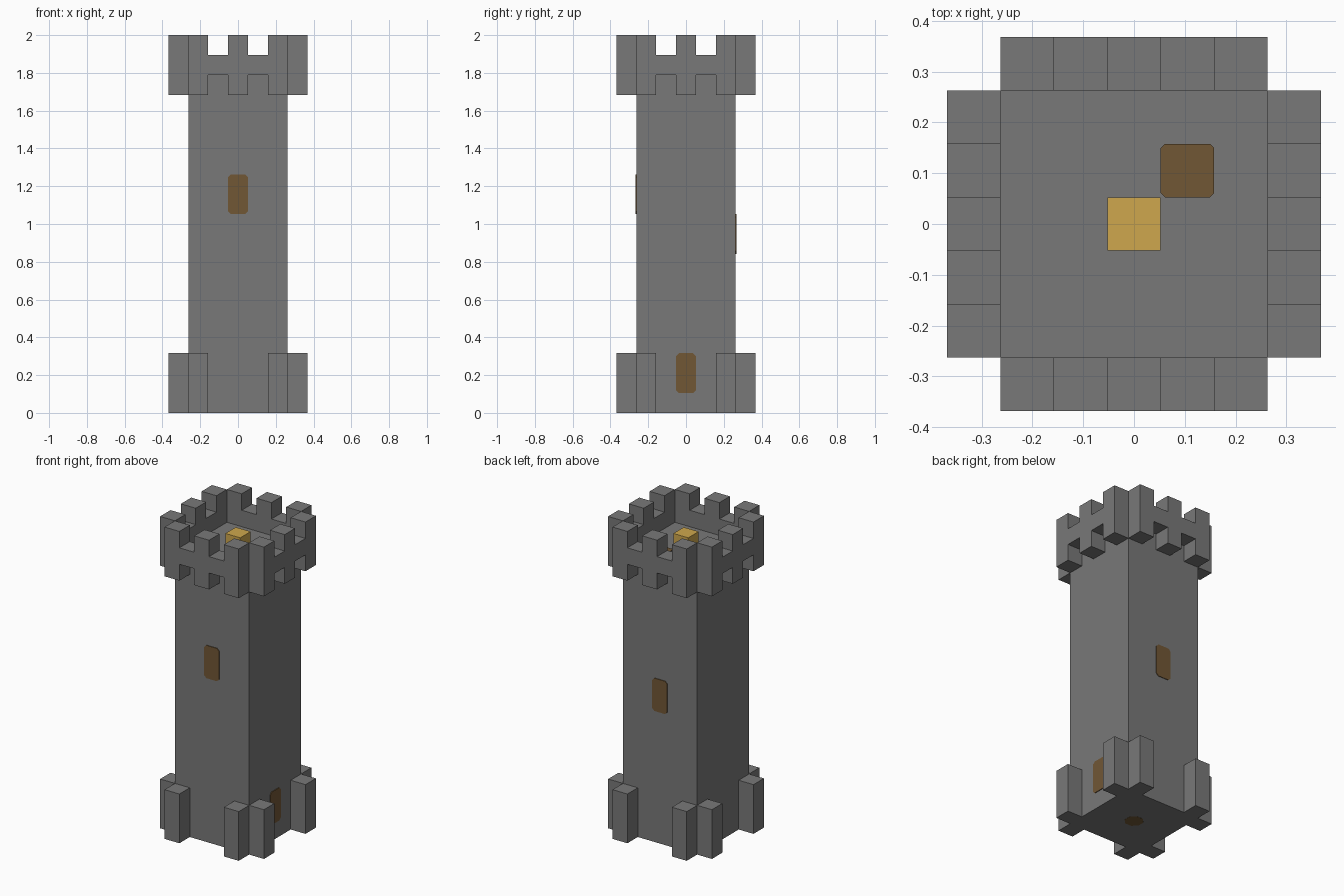
import bpy, bmesh, math
from mathutils import Matrix, Vector

U = 2 / 19  # block size: the tower is 19 blocks tall

cube = bpy.data.objects.get("Cube")
if cube:
    bpy.data.objects.remove(cube, do_unlink=True)


def material(name, rgb):
    mat = bpy.data.materials.new(name)
    mat.use_nodes = True
    mat.diffuse_color = (*rgb, 1)
    mat.node_tree.nodes["Principled BSDF"].inputs["Base Color"].default_value = (*rgb, 1)
    return mat


stone = material("grey stone", (0.19, 0.19, 0.19))
wood = material("brown wood", (0.165, 0.095, 0.036))
gold = material("gold", (0.62, 0.39, 0.075))


def prism(name, outline, depth, mat, matrix):
    """Extrude an outline (in blocks, local XY) along local +Z, then place it."""
    bm = bmesh.new()
    face = bm.faces.new([bm.verts.new((x * U, y * U, 0)) for x, y in outline])
    top = bmesh.ops.extrude_face_region(bm, geom=[face])["geom"]
    bmesh.ops.translate(bm, vec=(0, 0, depth * U),
                        verts=[v for v in top if isinstance(v, bmesh.types.BMVert)])
    bmesh.ops.recalc_face_normals(bm, faces=bm.faces)
    mesh = bpy.data.meshes.new(name)
    bm.to_mesh(mesh)
    bm.free()
    mesh.materials.append(mat)
    obj = bpy.data.objects.new(name, mesh)
    obj.matrix_world = matrix
    bpy.context.collection.objects.link(obj)
    return obj


def rect(x, y, w, h):
    return [(x - w / 2, y), (x + w / 2, y), (x + w / 2, y + h), (x - w / 2, y + h)]


def chamfered(w, h, c):
    """Rectangle about the origin with cut corners."""
    a, b = w / 2, h / 2
    return [(c - a, -b), (a - c, -b), (a, c - b), (a, b - c),
            (a - c, b), (c - a, b), (-a, b - c), (-a, c - b)]


def wall(turns, out=2.5, z=0):
    """Local XY lies on a tower wall, +Z faces outward; 0 is the front."""
    return (Matrix.Rotation(turns * math.pi / 2, 4, "Z")
            @ Matrix.Translation((0, -out * U, z * U))
            @ Matrix.Rotation(math.pi / 2, 4, "X"))


def level(z, x=0, y=0):
    return Matrix.Translation(Vector((x, y, z)) * U)


# Main shaft, its top is the floor inside the parapet
prism("tower_shaft", rect(0, -2.5, 5, 5), 17, stone, level(0))

# Crenellated parapet: alternating tall and short blocks
tops, bottoms = [], []
for i in range(-2, 3):
    tall = i % 2 == 0
    tops += [(i - 0.5, 19 if tall else 18), (i + 0.5, 19 if tall else 18)]
    bottoms += [(i - 0.5, 16 if tall else 17), (i + 0.5, 16 if tall else 17)]
crenellation = bottoms + tops[::-1]

for turns, side in enumerate(("front", "left", "back", "right")):
    prism(f"{side}_parapet", crenellation, 1, stone, wall(turns))
    for x in (-2, 2):  # paired corner buttresses
        prism(f"{side}_buttress", rect(x, 0, 1, 3), 1, stone, wall(turns))

# Windows, door and hatches as thin plates
PLATE = 0.04
opening = chamfered(1, 2, 0.14)
prism("front_window", opening, PLATE, wood, wall(0, z=11))
prism("back_window", opening, PLATE, wood, wall(2, z=9))
prism("side_door", opening, PLATE, wood, wall(1, z=2))
prism("roof_hatch", chamfered(1, 1, 0.08), PLATE, wood, level(17, 1, 1))
prism("floor_hatch", chamfered(1, 1, 0.29), PLATE, wood, level(-PLATE / 4))

# Gold block in the middle of the roof
prism("gold_block", rect(0, -0.5, 1, 1), 1, gold, level(17))
